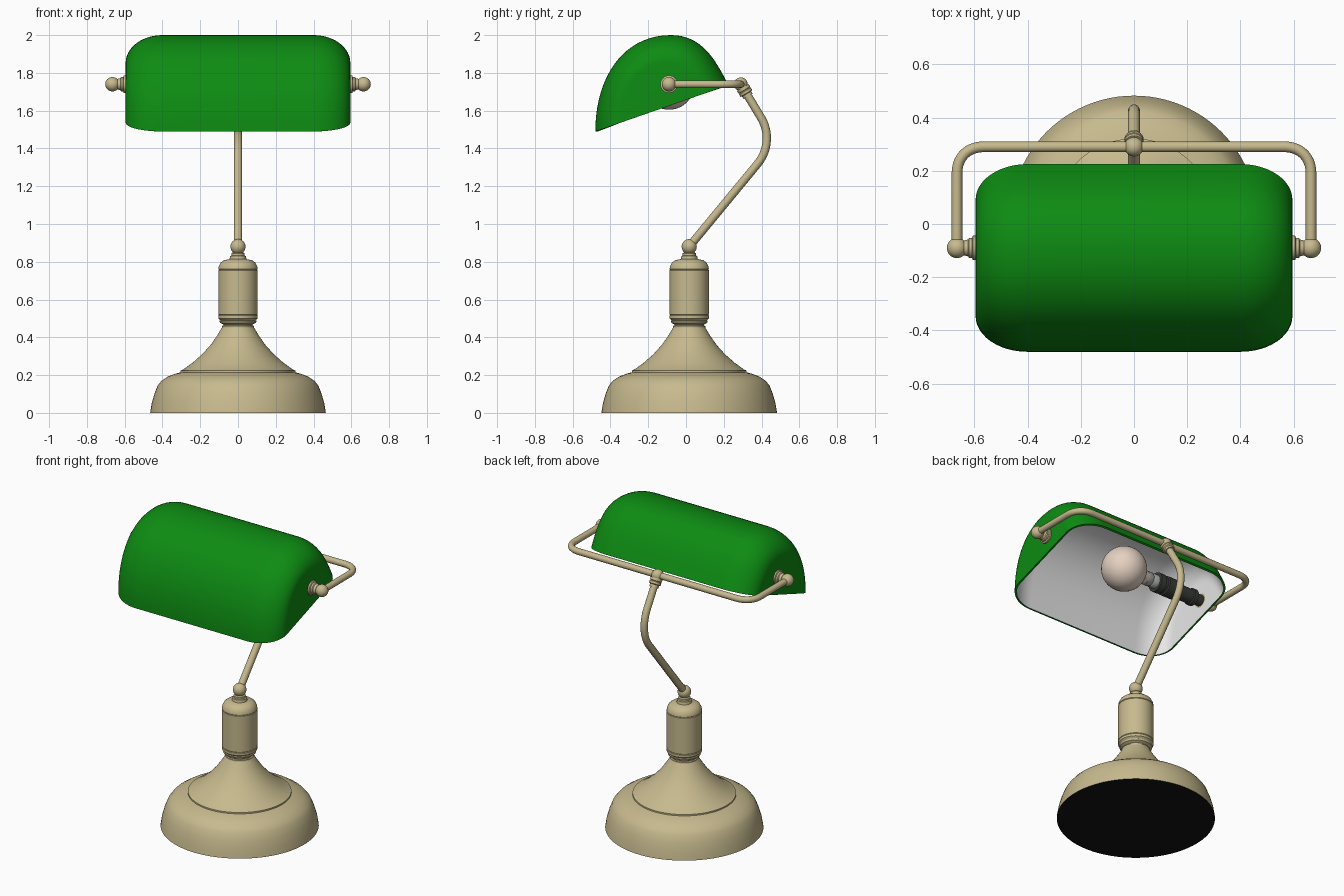
import bpy, bmesh, math
from mathutils import Vector
from mathutils.geometry import interpolate_bezier

old = bpy.data.objects.get("Cube")
if old:
    bpy.data.objects.remove(old)


def material(name, rgb):
    m = bpy.data.materials.new(name)
    m.use_nodes = True
    m.diffuse_color = (*rgb, 1)
    m.node_tree.nodes["Principled BSDF"].inputs["Base Color"].default_value = (*rgb, 1)
    return m


BRASS = material("pale brass", (0.57, 0.49, 0.27))
GREEN = material("green glass", (0.004, 0.26, 0.006))
WHITE = material("white lining", (0.8, 0.8, 0.8))
BLACK = material("black felt", (0.006, 0.006, 0.006))
BULB = material("warm bulb glass", (0.78, 0.64, 0.54))
SOCKET = material("dark socket", (0.04, 0.045, 0.04))
STEEL = material("grey metal", (0.4, 0.4, 0.4))


def finish(obj, angle=35):
    """Apply modifiers and curves, then shade smooth with sharp edges kept."""
    bpy.ops.object.select_all(action="DESELECT")
    obj.select_set(True)
    bpy.context.view_layer.objects.active = obj
    bpy.ops.object.convert(target="MESH")
    bpy.ops.object.shade_smooth_by_angle(angle=math.radians(angle))
    return bpy.context.object


def add_object(name, data, *mats):
    obj = bpy.data.objects.new(name, data)
    bpy.context.collection.objects.link(obj)
    for m in mats:
        data.materials.append(m)
    return obj


def lathe(name, profile, origin, mat, axis=(0, 0, 1), steps=64):
    """Turn (radius, height) points around an axis through origin."""
    bm = bmesh.new()
    vs = [bm.verts.new((r, 0, h)) for r, h in profile]
    es = [bm.edges.new(pair) for pair in zip(vs, vs[1:])]
    bmesh.ops.spin(bm, geom=vs + es, cent=(0, 0, 0), axis=(0, 0, 1),
                   angle=2 * math.pi, steps=steps)
    bmesh.ops.remove_doubles(bm, verts=bm.verts, dist=1e-5)
    bmesh.ops.recalc_face_normals(bm, faces=bm.faces)
    mesh = bpy.data.meshes.new(name)
    bm.to_mesh(mesh)
    bm.free()
    obj = add_object(name, mesh, mat)
    obj.location = origin
    obj.rotation_euler = Vector(axis).to_track_quat("Z", "Y").to_euler()
    return finish(obj)


def ball(name, centre, r, mat, steps=32):
    arc = [math.pi * i / 16 for i in range(17)]
    return lathe(name, [(r * math.sin(a), -r * math.cos(a)) for a in arc],
                 centre, mat, steps=steps)


def tube(name, corners, radius, bend, mat):
    """Round pipe through the corners, each bend softened."""
    pts = [Vector(c) for c in corners]
    path = [pts[0]]
    for a, b, c in zip(pts, pts[1:], pts[2:]):
        p, q = b + (a - b).normalized() * bend, b + (c - b).normalized() * bend
        path += interpolate_bezier(p, p.lerp(b, 0.6), q.lerp(b, 0.6), q, 12)
    path.append(pts[-1])
    curve = bpy.data.curves.new(name, "CURVE")
    curve.dimensions = "3D"
    curve.bevel_depth = radius
    curve.bevel_resolution = 4
    curve.use_fill_caps = True
    spline = curve.splines.new("POLY")
    spline.points.add(len(path) - 1)
    for sp, p in zip(spline.points, path):
        sp.co = (*p, 1)
    return finish(add_object(name, curve, mat), 50)


CY = 0.017            # stand axis
PY, PZ = -0.09, 1.74  # pivot axis of the shade
BY = 0.29             # rear bar

# Bell base with a stepped shoulder and felt underside
base = lathe("base", [(0, 0), (0.465, 0), (0.457, 0.05), (0.443, 0.1), (0.425, 0.145),
                      (0.405, 0.17), (0.37, 0.193), (0.33, 0.208), (0.304, 0.215),
                      (0.304, 0.224), (0.29, 0.23), (0.24, 0.266), (0.19, 0.31),
                      (0.145, 0.36), (0.11, 0.41), (0.085, 0.452), (0, 0.455)],
             (0, CY, 0), BRASS, steps=96)
base.data.materials.append(BLACK)
for p in base.data.polygons:
    if p.normal.z < -0.9:
        p.material_index = 1

# Column with rings and a domed shoulder
lathe("column", [(0, 0.45), (0.085, 0.45), (0.085, 0.46), (0.078, 0.463), (0.078, 0.468),
                 (0.095, 0.477), (0.098, 0.487), (0.093, 0.49), (0.104, 0.5), (0.104, 0.515),
                 (0.101, 0.518), (0.104, 0.521), (0.104, 0.755), (0.101, 0.758),
                 (0.104, 0.761), (0.102, 0.775), (0.092, 0.795), (0.075, 0.808),
                 (0.045, 0.814), (0.042, 0.83), (0.035, 0.833), (0.035, 0.845),
                 (0.028, 0.85), (0, 0.85)], (0, CY, 0), BRASS)
ball("lower_joint", (0, CY, 0.88), 0.04, BRASS)

# Bent arm and its top joint
arm_top = Vector((0, BY, PZ))
arm_bend = Vector((0, 0.475, 1.435))
tube("arm", [(0, CY, 0.88), arm_bend, arm_top], 0.022, 0.15, BRASS)
lathe("arm_collar", [(0, 0.02), (0.036, 0.02), (0.036, 0.036), (0.031, 0.039), (0.036, 0.043),
                     (0.036, 0.056), (0.028, 0.06), (0.028, 0.075), (0, 0.075)],
      arm_top, BRASS, axis=arm_bend - arm_top, steps=32)
ball("upper_joint", arm_top, 0.036, BRASS)

# Yoke bar reaching round to both ends of the shade
X = 0.665
tube("yoke_bar", [(-X, PY, PZ), (-X, BY, PZ), (X, BY, PZ), (X, PY, PZ)], 0.02, 0.1, BRASS)
for side, s in (("left", 1), ("right", -1)):
    ball(side + "_pivot_knob", (s * X, PY, PZ), 0.038, BRASS)
    lathe(side + "_pivot_collar",
          [(0, 0), (0.046, 0), (0.046, 0.022), (0.038, 0.025), (0.038, 0.036),
           (0.032, 0.04), (0.028, 0.055), (0, 0.055)],
          (s * 0.583, PY, PZ), BRASS, axis=(s, 0, 0), steps=32)

# Shade: one cross-section swept along x, shrinking into rounded flat ends
front, top, back = Vector((-0.48, 1.49)), Vector((-0.08, 2.0)), Vector((0.225, 1.735))
section = interpolate_bezier(front, Vector((-0.48, 1.78)), Vector((-0.33, 2.0)), top, 20)
section += interpolate_bezier(top, Vector((0.09, 2.0)), Vector((0.16, 1.86)), back, 18)[1:]
centre = (front + back) / 2
stations = []
for i in range(13):
    t = math.pi / 2 * i / 12
    stations.append((0.4 + 0.195 * math.sin(t), 0.62 + 0.38 * math.cos(t)))
stations = [(-x, k) for x, k in reversed(stations)] + stations
bm = bmesh.new()
rows = []
for x, k in stations:
    flat = [centre + (Vector(p[:2]) - centre) * k for p in section]
    rows.append([bm.verts.new((x, p.x, p.y)) for p in flat])
for r0, r1 in zip(rows, rows[1:]):
    for j in range(len(r0) - 1):
        bm.faces.new((r0[j], r0[j + 1], r1[j + 1], r1[j]))
for end in (rows[0], rows[-1]):
    bm.faces.new(end)
bmesh.ops.recalc_face_normals(bm, faces=bm.faces)
if max(bm.faces, key=lambda f: f.calc_center_median().z).normal.z < 0:
    bmesh.ops.reverse_faces(bm, faces=bm.faces)
mesh = bpy.data.meshes.new("shade")
bm.to_mesh(mesh)
bm.free()
shade = add_object("shade", mesh, GREEN, WHITE)
shell = shade.modifiers.new("shell", "SOLIDIFY")
shell.thickness = 0.012
shell.offset = -1
shell.material_offset = 1
finish(shade)

# Bulb and holder lying along the pivot axis
R = 0.135
globe = [(R * math.sin(a), -R * math.cos(a))
         for a in (math.pi * 0.88 * i / 20 for i in range(21))]
lathe("bulb", globe + [(0.044, 0.145), (0.04, 0.17), (0, 0.17)],
      (0, PY, PZ), BULB, axis=(-1, 0, 0), steps=48)
lathe("bulb_cap", [(0, 0.16), (0.043, 0.16), (0.043, 0.19), (0.038, 0.2), (0.043, 0.21),
                   (0.043, 0.25), (0, 0.25)], (0, PY, PZ), STEEL, axis=(-1, 0, 0), steps=32)
lathe("lamp_socket", [(0, 0.24), (0.06, 0.24), (0.06, 0.28), (0.052, 0.285), (0.052, 0.3),
                      (0.06, 0.305), (0.06, 0.4), (0.045, 0.41), (0.045, 0.5),
                      (0.052, 0.505), (0.052, 0.53), (0.035, 0.535), (0.035, 0.585),
                      (0, 0.585)], (0, PY, PZ), SOCKET, axis=(-1, 0, 0), steps=32)
